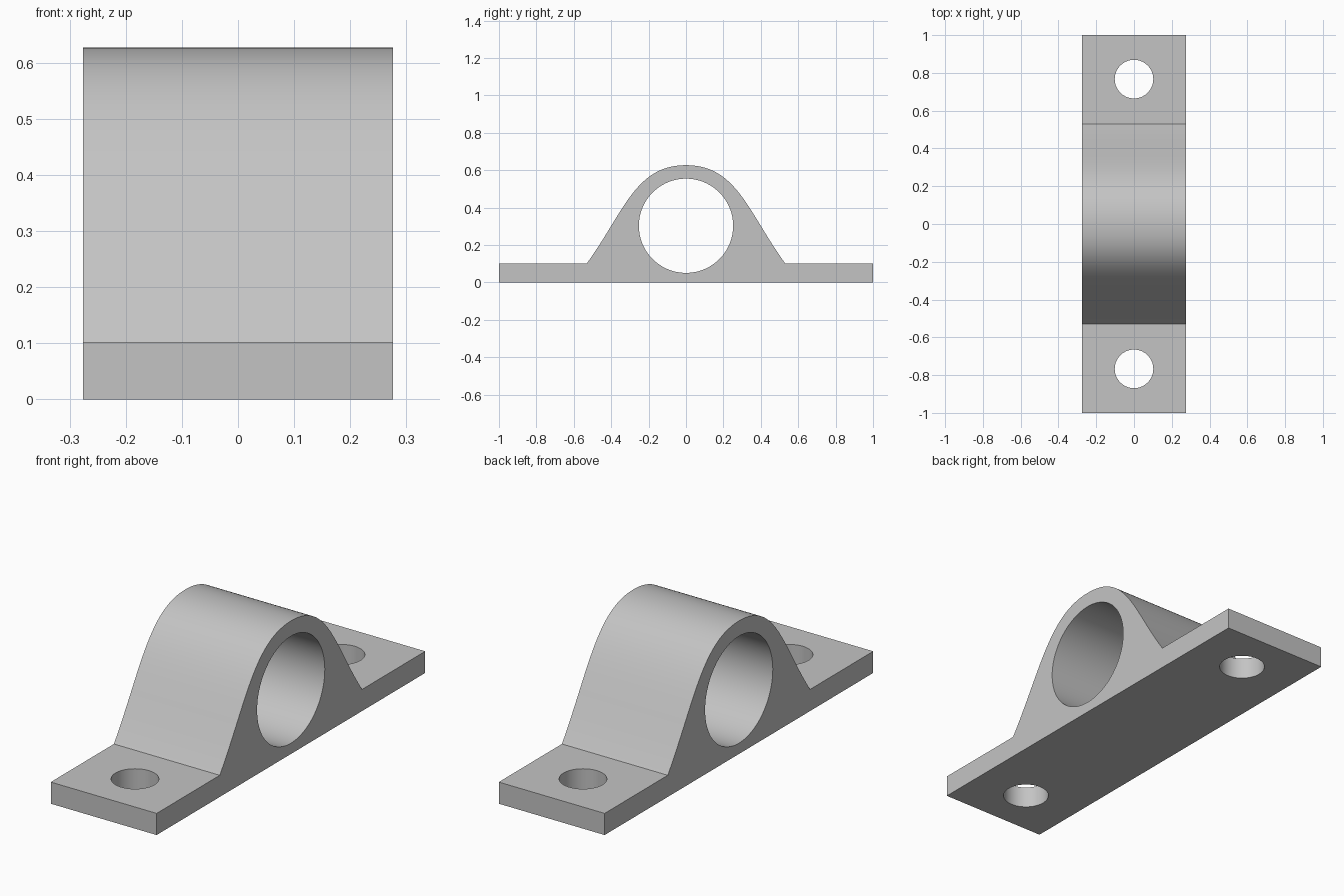
import bpy
import bmesh
import math
from mathutils import Vector
from mathutils.geometry import interpolate_bezier

default_cube = bpy.data.objects.get("Cube")
if default_cube:
    bpy.data.objects.remove(default_cube, do_unlink=True)

HALF_WIDTH = 0.276
BASE_TOP = 0.102

grey = bpy.data.materials.new("plain grey")
grey.use_nodes = True
colour = (0.55, 0.55, 0.55, 1)
grey.diffuse_color = colour
grey.node_tree.nodes["Principled BSDF"].inputs["Base Color"].default_value = colour

# Bell-shaped side outline: half the arch, mirrored, on a flat foot
half_arch = interpolate_bezier(Vector((0, 0.627)), Vector((0.27, 0.627)),
                               Vector((0.33, 0.38)), Vector((0.53, BASE_TOP)), 40)
right = [(p.x, p.y) for p in half_arch] + [(1, BASE_TOP), (1, 0)]
left = [(-y, z) for y, z in reversed(right[1:])]
outline = right + left

# Extrude the outline across the width
bm = bmesh.new()
side = bm.faces.new([bm.verts.new((-HALF_WIDTH, y, z)) for y, z in outline])
extruded = bmesh.ops.extrude_face_region(bm, geom=[side])["geom"]
bmesh.ops.translate(bm, vec=(2 * HALF_WIDTH, 0, 0),
                    verts=[v for v in extruded if isinstance(v, bmesh.types.BMVert)])
bmesh.ops.recalc_face_normals(bm, faces=bm.faces)
mesh = bpy.data.meshes.new("bearing_bracket")
bm.to_mesh(mesh)
bm.free()
bracket = bpy.data.objects.new("bearing_bracket", mesh)
bpy.context.collection.objects.link(bracket)
mesh.materials.append(grey)


def drill(name, location, radius, rotation=(0, 0, 0)):
    """Cut a round through-hole in the bracket."""
    bpy.ops.mesh.primitive_cylinder_add(vertices=96, radius=radius, depth=1,
                                        location=location, rotation=rotation)
    cutter = bpy.context.object
    cutter.name = name
    cutter.hide_render = True
    cutter.data.materials.append(grey)
    cut = bracket.modifiers.new(name, "BOOLEAN")
    cut.operation = "DIFFERENCE"
    cut.solver = "EXACT"
    cut.object = cutter
    bpy.ops.object.select_all(action="DESELECT")
    bracket.select_set(True)
    bpy.context.view_layer.objects.active = bracket
    bpy.ops.object.modifier_apply(modifier=cut.name)
    bpy.data.objects.remove(cutter, do_unlink=True)


# Shaft bore and the two bolt holes
drill("shaft_bore", (0, 0, 0.303), 0.252, (0, math.pi / 2, 0))
for end in (-1, 1):
    drill("bolt_hole", (0, end * 0.767, 0), 0.102)

bpy.ops.object.shade_smooth_by_angle(angle=math.radians(30))
